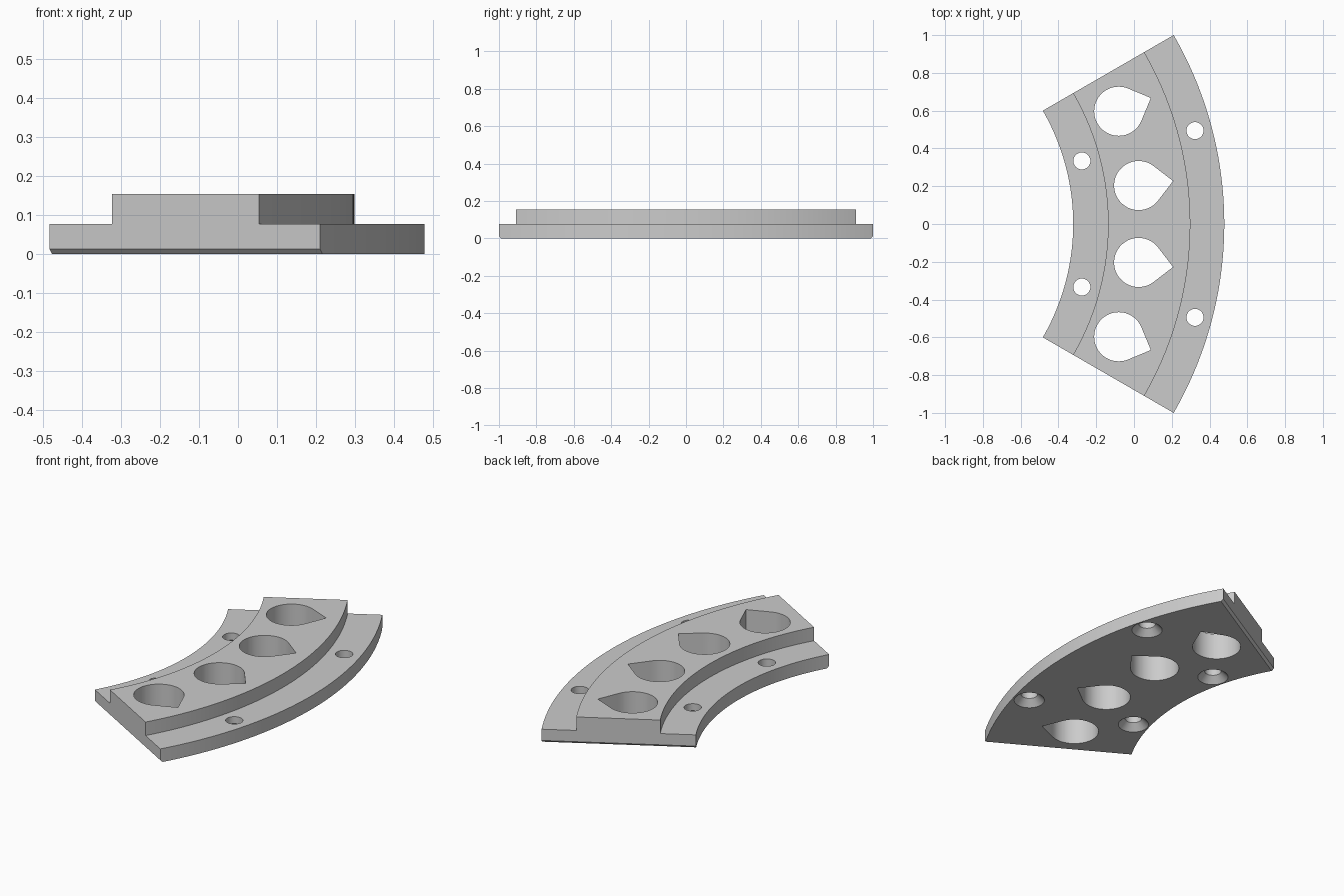
import bpy, bmesh
from math import radians, sin, cos, sqrt, pi

if "Cube" in bpy.data.objects:
    bpy.data.objects.remove(bpy.data.objects["Cube"], do_unlink=True)

CENTRE_X = -1.522            # centre of the ring the segment is taken from
HALF_ANGLE = radians(30)
STEPS = 64
CHAMFER = 0.013
STEP_Z, TOP_Z = 0.077, 0.154

grey = bpy.data.materials.new("plain grey")
grey.use_nodes = True
colour = (0.6, 0.6, 0.6, 1)
grey.diffuse_color = colour
grey.node_tree.nodes["Principled BSDF"].inputs["Base Color"].default_value = colour


def polar(r, a, z=0.0):
    return (CENTRE_X + r * cos(a), r * sin(a), z)


def loft(bm, loops, closed=True):
    """Skin a stack of equal-length point loops and cap both ends."""
    rings = [[bm.verts.new(p) for p in loop] for loop in loops]
    n = len(rings[0])
    for a, b in zip(rings, rings[1:]):
        for i in range(n):
            j = (i + 1) % n
            bm.faces.new((a[i], a[j], b[j], b[i]))
    return rings


def finish(bm, name):
    bmesh.ops.recalc_face_normals(bm, faces=bm.faces)
    mesh = bpy.data.meshes.new(name)
    bm.to_mesh(mesh)
    bm.free()
    mesh.materials.append(grey)
    obj = bpy.data.objects.new(name, mesh)
    bpy.context.collection.objects.link(obj)
    return obj


# Stepped ring segment, swept profile with the end faces chamfered underneath
profile = [(1.2, 0), (2.0, 0), (2.0, CHAMFER), (2.0, STEP_Z), (1.82, STEP_Z),
           (1.82, TOP_Z), (1.385, TOP_Z), (1.385, STEP_Z), (1.2, STEP_Z), (1.2, CHAMFER)]
loops = []
for s in range(STEPS + 1):
    t = 2 * s / STEPS - 1
    loop = []
    for r, z in profile:
        a = t * HALF_ANGLE
        if abs(t) == 1 and z == 0:
            a -= t * CHAMFER / r
        loop.append(polar(r, a, z))
    loops.append(loop)
bm = bmesh.new()
rings = loft(bm, loops)
for ring in (rings[0], rings[-1]):
    bm.faces.new((ring[0], ring[1], ring[2], ring[-1]))   # chamfer
    bm.faces.new(ring[2:])                                # upright end
segment = finish(bm, "ring_segment")

# Cutters: teardrop openings and countersunk screw holes
bm = bmesh.new()


def cut(loops):
    rings = loft(bm, loops)
    bm.faces.new(rings[0])
    bm.faces.new(rings[-1])


def teardrop(radius, pos, angle):
    pts = [(radius * sqrt(2), angle)]
    pts += [(radius, angle + pi / 4 + 1.5 * pi * i / 48) for i in range(49)]
    x, y, _ = polar(pos, angle)
    cut([[(x + r * cos(a), y + r * sin(a), z) for r, a in pts] for z in (-0.1, 0.3)])


def screw_hole(pos, angle):
    x, y, _ = polar(pos, angle)
    cut([[(x + r * cos(2 * pi * i / 40), y + r * sin(2 * pi * i / 40), z)
          for i in range(40)]
         for r, z in ((0.092, -0.01), (0.045, 0.037), (0.045, 0.3))])


for side in (-1, 1):
    for deg in (7.5, 22.5):
        teardrop(0.13, 1.56, side * radians(deg))
    for pos in (1.29, 1.91):
        screw_hole(pos, side * radians(15))
cutter = finish(bm, "hole_cutter")
cutter.hide_render = True

boolean = segment.modifiers.new("holes", 'BOOLEAN')
boolean.operation = 'DIFFERENCE'
boolean.solver = 'EXACT'
boolean.object = cutter

# Apply the holes and keep crisp edges
bpy.ops.object.select_all(action='DESELECT')
segment.select_set(True)
bpy.context.view_layer.objects.active = segment
bpy.ops.object.modifier_apply(modifier=boolean.name)
bpy.data.objects.remove(cutter, do_unlink=True)
bpy.ops.object.shade_smooth_by_angle(angle=radians(30))
